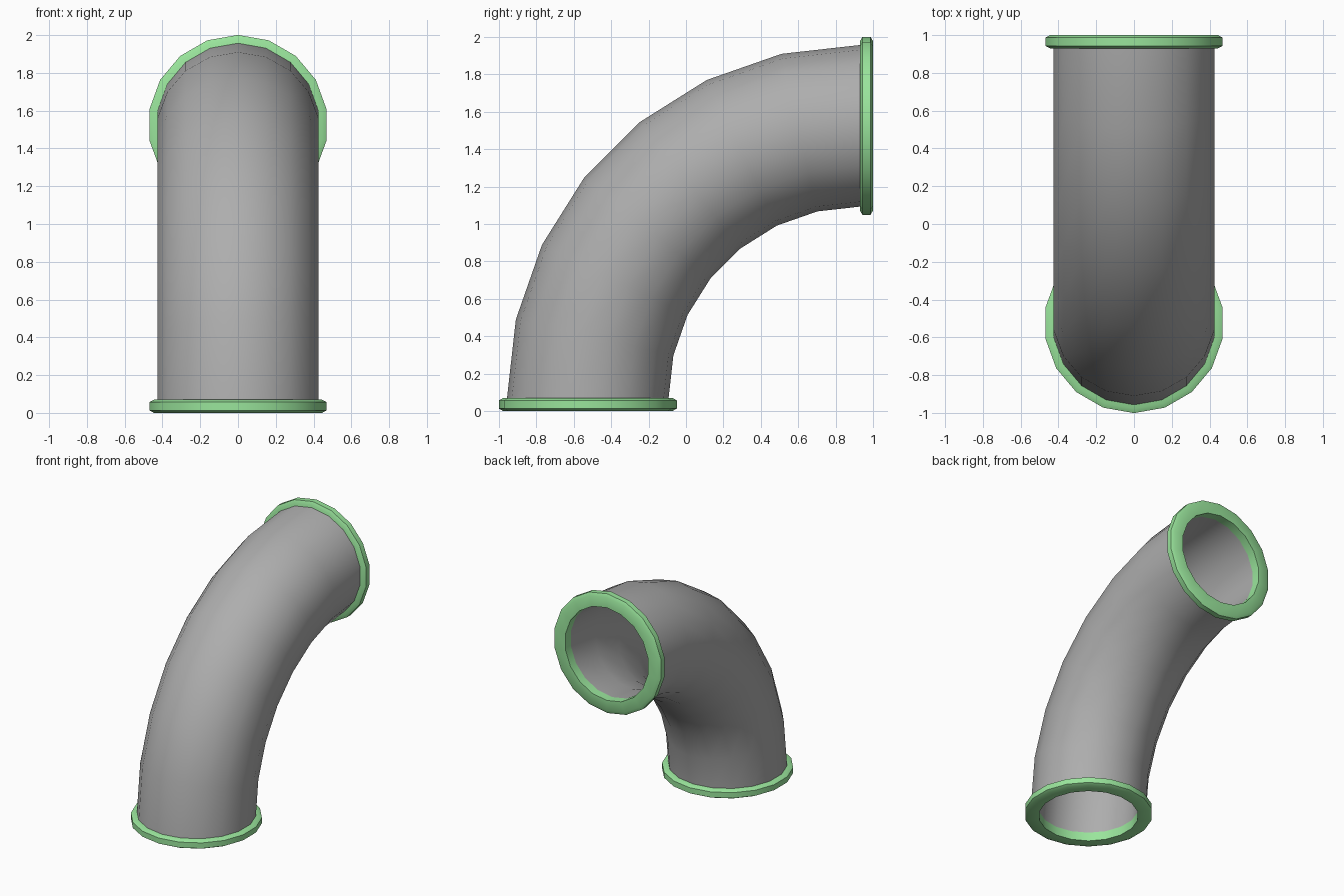
import bpy, bmesh
from math import sin, cos, pi, radians

if "Cube" in bpy.data.objects:
    bpy.data.objects.remove(bpy.data.objects["Cube"])

SIDES = 18
BEND = 1.455          # centreline radius of the elbow
CY, CZ = 0.93, 0.07   # centre of the bend in the YZ plane
R_OUT, R_IN = 0.432, 0.37


def station(angle, shift=0.0):
    """Map (radius, turn) to a point on the cross-section at a bend angle."""
    def point(r, t):
        d = BEND + r * cos(t)
        return (r * sin(t),
                CY - d * cos(angle) + shift * sin(angle),
                CZ + d * sin(angle) + shift * cos(angle))
    return point


def skin(name, rings, mat):
    """Join a closed loop of (station, radius) rings into a solid tube."""
    bm = bmesh.new()
    loops = [[bm.verts.new(p(r, 2 * pi * i / SIDES)) for i in range(SIDES)]
             for p, r in rings]
    for k, a in enumerate(loops):
        b = loops[(k + 1) % len(loops)]
        for i in range(SIDES):
            j = (i + 1) % SIDES
            bm.faces.new((a[i], a[j], b[j], b[i]))
    bmesh.ops.recalc_face_normals(bm, faces=bm.faces)
    me = bpy.data.meshes.new(name)
    bm.to_mesh(me)
    bm.free()
    ob = bpy.data.objects.new(name, me)
    bpy.context.collection.objects.link(ob)
    me.materials.append(mat)
    bpy.ops.object.select_all(action='DESELECT')
    ob.select_set(True)
    bpy.context.view_layer.objects.active = ob
    bpy.ops.object.shade_smooth_by_angle(angle=radians(40))
    return ob


def material(name, rgb):
    mat = bpy.data.materials.new(name)
    mat.diffuse_color = (*rgb, 1)
    mat.use_nodes = True
    mat.node_tree.nodes["Principled BSDF"].inputs["Base Color"].default_value = mat.diffuse_color
    return mat


green = material("green", (0.32, 0.78, 0.33))
dark_grey = material("dark_grey", (0.42, 0.42, 0.42))

# Elbow pipe: outer wall up the bend, inner wall back down
stops = [station(k * pi / 14) for k in range(8)]
skin("elbow_pipe", [(s, R_OUT) for s in stops] + [(s, R_IN) for s in reversed(stops)],
     dark_grey)

# Chamfered flange profile: (radius, distance outward from pipe end)
profile = [(0.37, 0.0), (0.452, 0.0), (0.476, 0.013), (0.476, 0.057),
           (0.452, 0.07), (0.37, 0.07)]
skin("bottom_flange", [(station(0, -h), r) for r, h in profile], green)
skin("top_flange", [(station(pi / 2, h), r) for r, h in profile], green)
